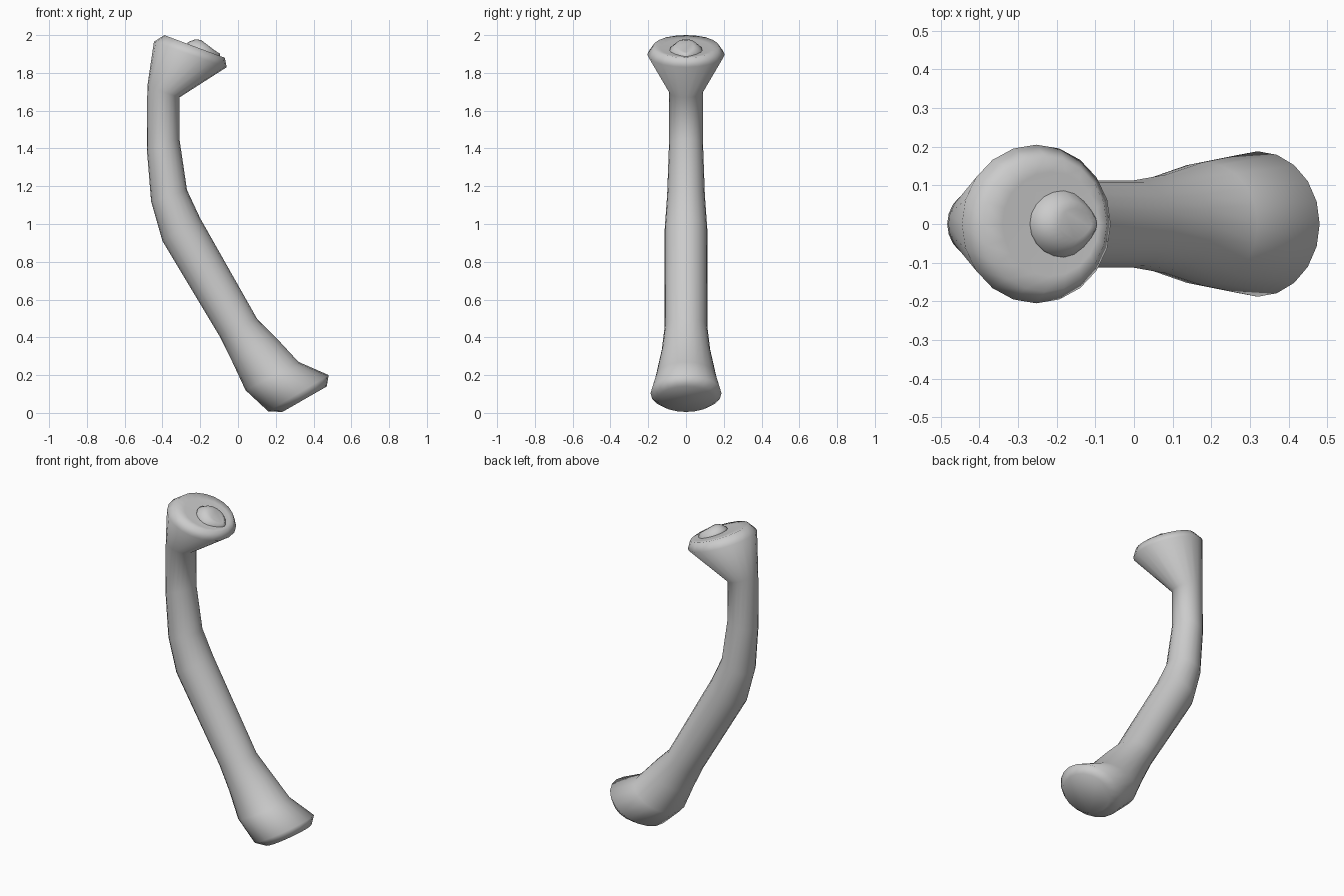
import bpy, bmesh, math
from mathutils import Vector

if "Cube" in bpy.data.objects:
    bpy.data.objects.remove(bpy.data.objects["Cube"])

SIDES = 20

def loft(name, sections, sides=SIDES, tip=0.0):
    """Skin rings given as (left x, left z, right x, right z, half width)."""
    bm = bmesh.new()
    rings = []
    for lx, lz, rx, rz, w in sections:
        mid = Vector(((lx + rx) / 2, 0, (lz + rz) / 2))
        half = Vector(((rx - lx) / 2, 0, (rz - lz) / 2))
        ring = []
        for i in range(sides):
            a = 2 * math.pi * i / sides
            pinch = 1 - tip * max(0, math.cos(a)) ** 2 
            ring.append(bm.verts.new(mid + half * math.cos(a) + Vector((0, w * math.sin(a) * pinch, 0))))
        rings.append(ring)
    for a, b in zip(rings, rings[1:]):
        for i in range(sides):
            j = (i + 1) % sides
            bm.faces.new((a[i], a[j], b[j], b[i]))
    bm.faces.new(rings[0][::-1])
    bm.faces.new(rings[-1])
    bmesh.ops.recalc_face_normals(bm, faces=bm.faces)
    me = bpy.data.meshes.new(name)
    bm.to_mesh(me)
    bm.free()
    for p in me.polygons:
        p.use_smooth = True
    ob = bpy.data.objects.new(name, me)
    bpy.context.collection.objects.link(ob)
    return ob

# Curved shaft, flared foot and angled head
loft("curved_handle", [
    (0.235, 0.005, 0.47, 0.14, 0.15),
    (0.16, 0.008, 0.48, 0.20, 0.188),
    (0.04, 0.12, 0.32, 0.27, 0.16),
    (-0.03, 0.27, 0.20, 0.40, 0.128),
    (-0.10, 0.41, 0.10, 0.50, 0.113),
    (-0.40, 0.91, -0.20, 1.03, 0.113),
    (-0.46, 1.12, -0.27, 1.18, 0.10),
    (-0.483, 1.40, -0.31, 1.45, 0.09),
    (-0.48, 1.73, -0.31, 1.67, 0.09),
    (-0.445, 1.965, -0.06, 1.83, 0.205),
    (-0.39, 2.0, -0.07, 1.88, 0.175),
    (-0.34, 1.98, -0.09, 1.885, 0.135),
])

# Small teardrop nub on the head
loft("head_nub", [
    (-0.275, 1.94, -0.095, 1.87, 0.09),
    (-0.265, 1.963, -0.095, 1.885, 0.085),
    (-0.225, 1.978, -0.095, 1.902, 0.06),
    (-0.195, 1.974, -0.11, 1.909, 0.04),
], tip=0.4)
